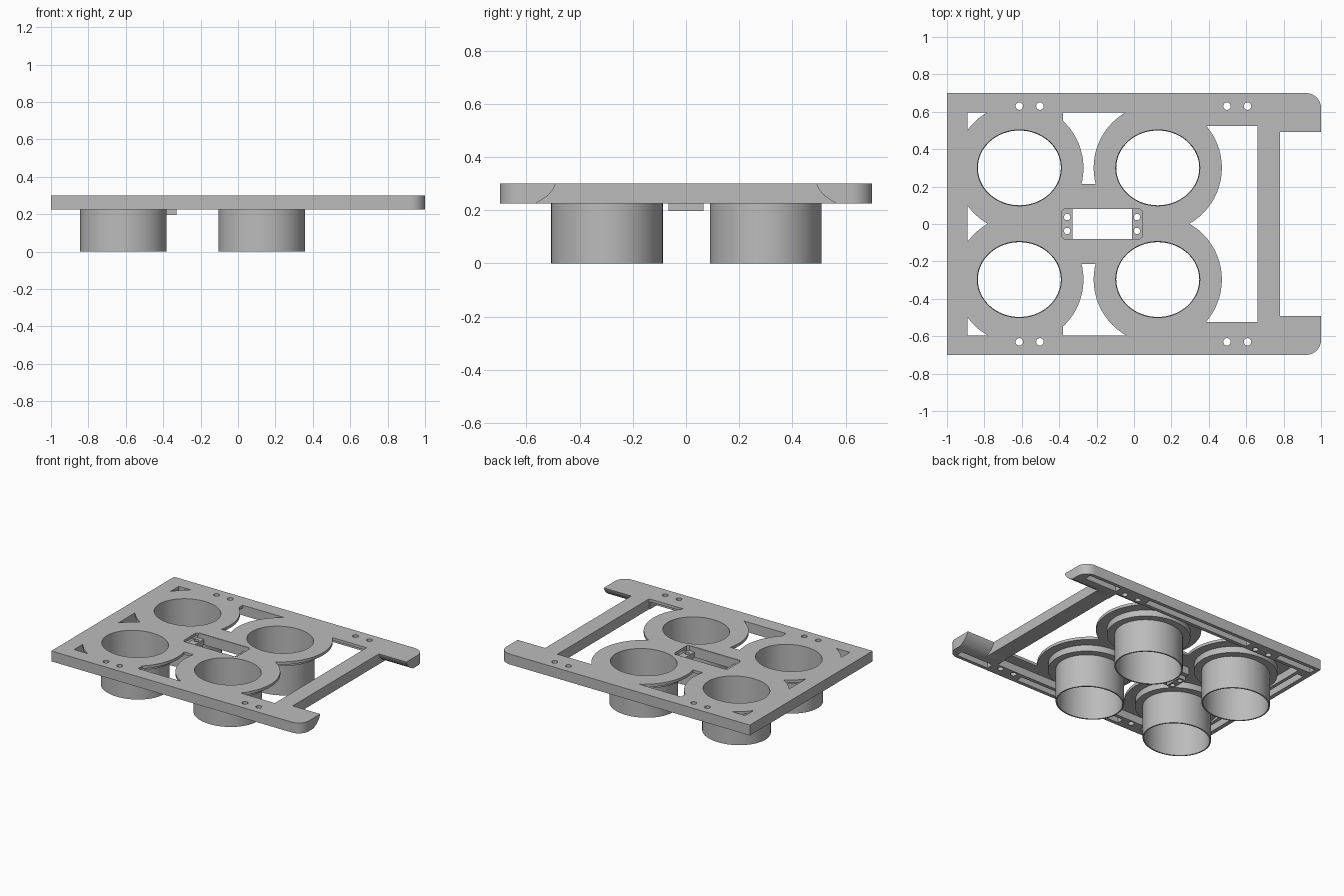
import bpy, bmesh
from math import cos, sin, pi

cube = bpy.data.objects.get("Cube")
if cube:
    bpy.data.objects.remove(cube, do_unlink=True)

GREY = (0.5, 0.5, 0.5, 1)
grey = bpy.data.materials.new("plain grey")
grey.use_nodes = True
grey.diffuse_color = GREY
shader = next(n for n in grey.node_tree.nodes if n.type == 'BSDF_PRINCIPLED')
shader.inputs["Base Color"].default_value = GREY

TOP, UNDER, RIM = 0.30, 0.28, 0.225
CUPS = [(x, y) for x in (-0.613, 0.127) for y in (-0.297, 0.3)]


def finish(name, bm):
    bmesh.ops.recalc_face_normals(bm, faces=bm.faces)
    mesh = bpy.data.meshes.new(name)
    bm.to_mesh(mesh)
    bm.free()
    mesh.materials.append(grey)
    obj = bpy.data.objects.new(name, mesh)
    bpy.context.collection.objects.link(obj)
    return obj


def skin(name, loops, closed=False):
    """Bridge equal loops of points; cap the ends unless closed on itself."""
    bm = bmesh.new()
    rings = [[bm.verts.new(p) for p in loop] for loop in loops]
    n = len(rings[0])
    pairs = list(zip(rings, rings[1:]))
    if closed:
        pairs.append((rings[-1], rings[0]))
    else:
        bm.faces.new(rings[0])
        bm.faces.new(rings[-1])
    for a, b in pairs:
        for i in range(n):
            j = (i + 1) % n
            bm.faces.new((a[i], a[j], b[j], b[i]))
    return finish(name, bm)


def prism(name, outline, z0, z1):
    return skin(name, [[(x, y, z) for x, y in outline] for z in (z0, z1)])


def box(name, x0, x1, y0, y1, z0, z1):
    return prism(name, [(x0, y0), (x1, y0), (x1, y1), (x0, y1)], z0, z1)


def ellipse(cx, cy, rx, ry, n=64):
    return [(cx + rx * cos(2 * pi * i / n), cy + ry * sin(2 * pi * i / n)) for i in range(n)]


def cut(target, cutters):
    for c in cutters:
        c.hide_render = True
        mod = target.modifiers.new("cut", 'BOOLEAN')
        mod.operation, mod.solver, mod.object = 'DIFFERENCE', 'EXACT', c
        bpy.context.view_layer.objects.active = target
        bpy.ops.object.modifier_apply(modifier=mod.name)


def smooth(obj):
    bpy.ops.object.select_all(action='DESELECT')
    obj.select_set(True)
    bpy.context.view_layer.objects.active = obj
    bpy.ops.object.shade_smooth_by_angle(angle=0.6)


# Tray outline: rounded arm corners and an open end between the arms
R = 0.08
half = [(0.78, 0.49), (1, 0.49)]
half += [(1 - R + R * cos(a * pi / 16), 0.7 - R + R * sin(a * pi / 16)) for a in range(9)]
half.append((-1, 0.7))
tray = prism("tray", half + [(x, -y) for x, y in reversed(half)], RIM, TOP)

# Hollow underside and rail channels between the bolt blocks
cutters = [box("cavity", -0.893, 0.655, -0.6, 0.6, 0.2, UNDER),
           box("end_channel", -0.97, -0.918, -0.56, 0.56, 0.2, UNDER)]
for s in (-1, 1):
    y0, y1 = sorted((s * 0.625, s * 0.675))
    for x0, x1 in ((-0.97, -0.68), (-0.43, 0.43), (0.68, 0.94)):
        cutters.append(box("rail_channel", x0, x1, y0, y1, 0.2, UNDER))
    # Curved inner side of each arm
    curve = [(0.47, 0.31), (0.49, 0.305), (0.492, 0.295), (0.502, 0.275),
             (0.521, 0.253), (0.545, 0.237), (0.575, 0.22), (0.47, 0.22)]
    cutters.append(skin("arm_curve", [[(x, s * y, z) for y, z in curve] for x in (0.78, 1.05)]))
    # Openings beside the centre web
    y0, y1 = sorted((s * 0.213, s * 0.597))
    cutters.append(box("web_opening", -0.38, -0.03, y0, y1, 0.2, 0.4))
cutters.append(box("end_opening", -0.89, -0.785, -0.597, 0.597, 0.2, 0.4))
cutters.append(box("front_opening", 0.28, 0.66, -0.523, 0.523, 0.2, 0.4))
for x, y in CUPS:
    cutters.append(prism("cup_hole", ellipse(x, y, 0.227, 0.205), 0.1, 0.4))

# Holes shared by the tray and the cup flanges
shared = [prism("bolt_hole", ellipse(x, s * 0.63, 0.02, 0.02, 24), 0.1, 0.4)
          for x in (-0.613, -0.503, 0.497, 0.607) for s in (-1, 1)]
c = 0.015
pad = [(-0.385 + c, -0.083), (0.043 - c, -0.083), (0.043, -0.083 + c), (0.043, 0.083 - c),
       (0.043 - c, 0.083), (-0.385 + c, 0.083), (-0.385, 0.083 - c), (-0.385, -0.083 + c)]
shared.append(prism("mount_hole", pad, 0.1, 0.4))

cut(tray, cutters + shared)
smooth(tray)

# Cups: open tube, collar and thin round flange
SECTION = [(0.225, 0.203, TOP), (0.343, 0.343, TOP), (0.343, 0.343, UNDER),
           (0.28, 0.26, UNDER), (0.28, 0.26, 0.235), (0.231, 0.21, 0.235),
           (0.231, 0.21, 0), (0.222, 0.2, 0)]
for i, (x, y) in enumerate(CUPS):
    loops = [[(px, py, z) for px, py in ellipse(x, y, rx, ry)] for rx, ry, z in SECTION]
    cup = skin("cup_%d" % (i + 1), loops, closed=True)
    cut(cup, shared)
    smooth(cup)

# Centre mount: side walls and two drilled end blocks
for side, s in (("right", -1), ("left", 1)):
    y0, y1 = sorted((s * 0.081, s * 0.098))
    box(side + "_mount_wall", -0.385, 0.043, y0, y1, RIM, 0.297)
for name, x0, x1 in (("rear_mount_block", -0.385, -0.33), ("front_mount_block", -0.012, 0.043)):
    block = box(name, x0, x1, -0.083, 0.083, RIM, 0.265)
    foot = box(name + "_foot", x0, x1, -0.065, 0.065, 0.197, RIM)
    holes = [prism("screw_hole", ellipse((x0 + x1) / 2, y, 0.017, 0.017, 24), 0.1, 0.4)
             for y in (-0.037, 0.037)]
    cut(block, holes)
    cut(foot, holes)
    shared += holes

# Remove the used cutters
for obj in cutters + shared:
    bpy.data.objects.remove(obj, do_unlink=True)
